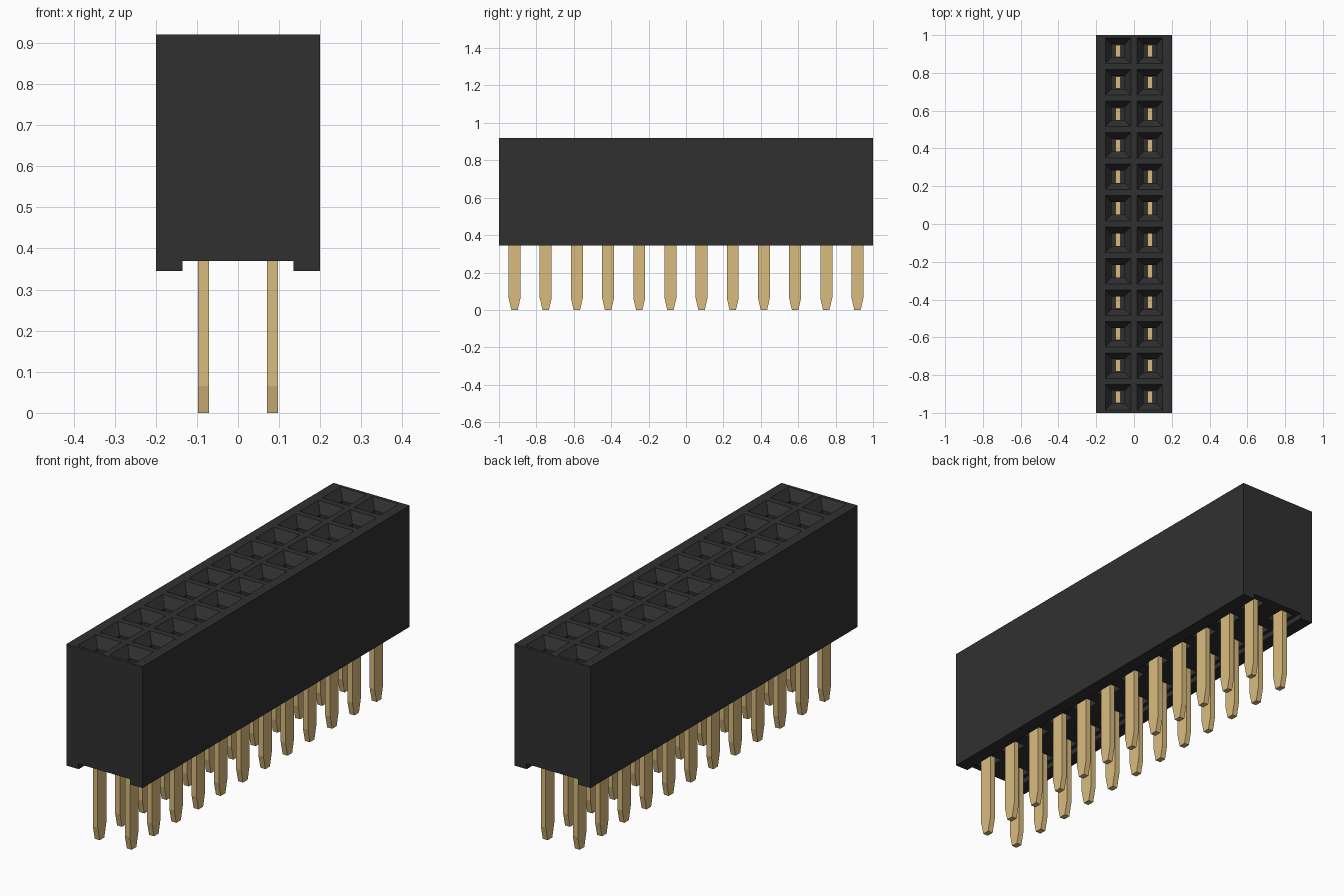
import bpy, bmesh

if "Cube" in bpy.data.objects:
    bpy.data.objects.remove(bpy.data.objects["Cube"])

ROWS, PITCH = 12, 1 / 6
COL_X = 0.084
TOP, BASE, CEILING = 0.92, 0.345, 0.37
CENTRES = [(x, (i - (ROWS - 1) / 2) * PITCH)
           for x in (-COL_X, COL_X) for i in range(ROWS)]


def material(name, rgb, rough):
    m = bpy.data.materials.new(name)
    m.use_nodes = True
    m.diffuse_color = (*rgb, 1)
    bsdf = m.node_tree.nodes["Principled BSDF"]
    bsdf.inputs["Base Color"].default_value = (*rgb, 1)
    bsdf.inputs["Roughness"].default_value = rough
    return m


def loft(bm, cx, cy, sections):
    """Closed rectangular column through (half_x, half_y, z) sections."""
    rings = [[bm.verts.new((cx + sx * hx, cy + sy * hy, z))
              for sx, sy in ((-1, -1), (1, -1), (1, 1), (-1, 1))]
             for hx, hy, z in sections]
    bm.faces.new(rings[0][::-1])
    bm.faces.new(rings[-1])
    for a, b in zip(rings, rings[1:]):
        for i in range(4):
            j = (i + 1) % 4
            bm.faces.new((a[i], a[j], b[j], b[i]))


def make_object(name, bm, mat):
    bmesh.ops.recalc_face_normals(bm, faces=bm.faces)
    me = bpy.data.meshes.new(name)
    bm.to_mesh(me)
    bm.free()
    me.materials.append(mat)
    ob = bpy.data.objects.new(name, me)
    bpy.context.collection.objects.link(ob)
    return ob


black = material("black plastic", (0.030, 0.030, 0.030), 0.6)
gold = material("gold metal", (0.70, 0.50, 0.21), 0.5)

# Housing: end profile with a shallow channel underneath, extruded along y
bm = bmesh.new()
profile = [(-0.2, BASE), (-0.135, BASE), (-0.135, CEILING), (0.135, CEILING),
           (0.135, BASE), (0.2, BASE), (0.2, TOP), (-0.2, TOP)]
face = bm.faces.new([bm.verts.new((x, -1, z)) for x, z in profile])
ext = bmesh.ops.extrude_face_region(bm, geom=[face])
bmesh.ops.translate(bm, vec=(0, 2, 0),
                    verts=[v for v in ext["geom"] if isinstance(v, bmesh.types.BMVert)])
housing = make_object("housing", bm, black)

# Cutter: funnel and shaft from above, shallow pocket from below
bm = bmesh.new()
for x, y in CENTRES:
    loft(bm, x, y, [(0.034, 0.034, 0.46), (0.034, 0.034, TOP - 0.045),
                    (0.068, 0.068, TOP), (0.068, 0.068, TOP + 0.05)])
    loft(bm, x, y, [(0.034, 0.05, CEILING - 0.01), (0.034, 0.05, CEILING + 0.04)])
cutter = make_object("socket_cutter", bm, black)
cutter.hide_render = True

cut = housing.modifiers.new("sockets", "BOOLEAN")
cut.operation = "DIFFERENCE"
cut.solver = "EXACT"
cut.object = cutter
bpy.context.view_layer.objects.active = housing
bpy.ops.object.modifier_apply(modifier=cut.name)
bpy.data.objects.remove(cutter)

# Pins: flat blades tapering to the tip, reaching up into the sockets
bm = bmesh.new()
for x, y in CENTRES:
    loft(bm, x, y, [(0.013, 0.017, 0), (0.013, 0.032, 0.065),
                    (0.013, 0.032, 0.70)])
make_object("contact_pins", bm, gold)
